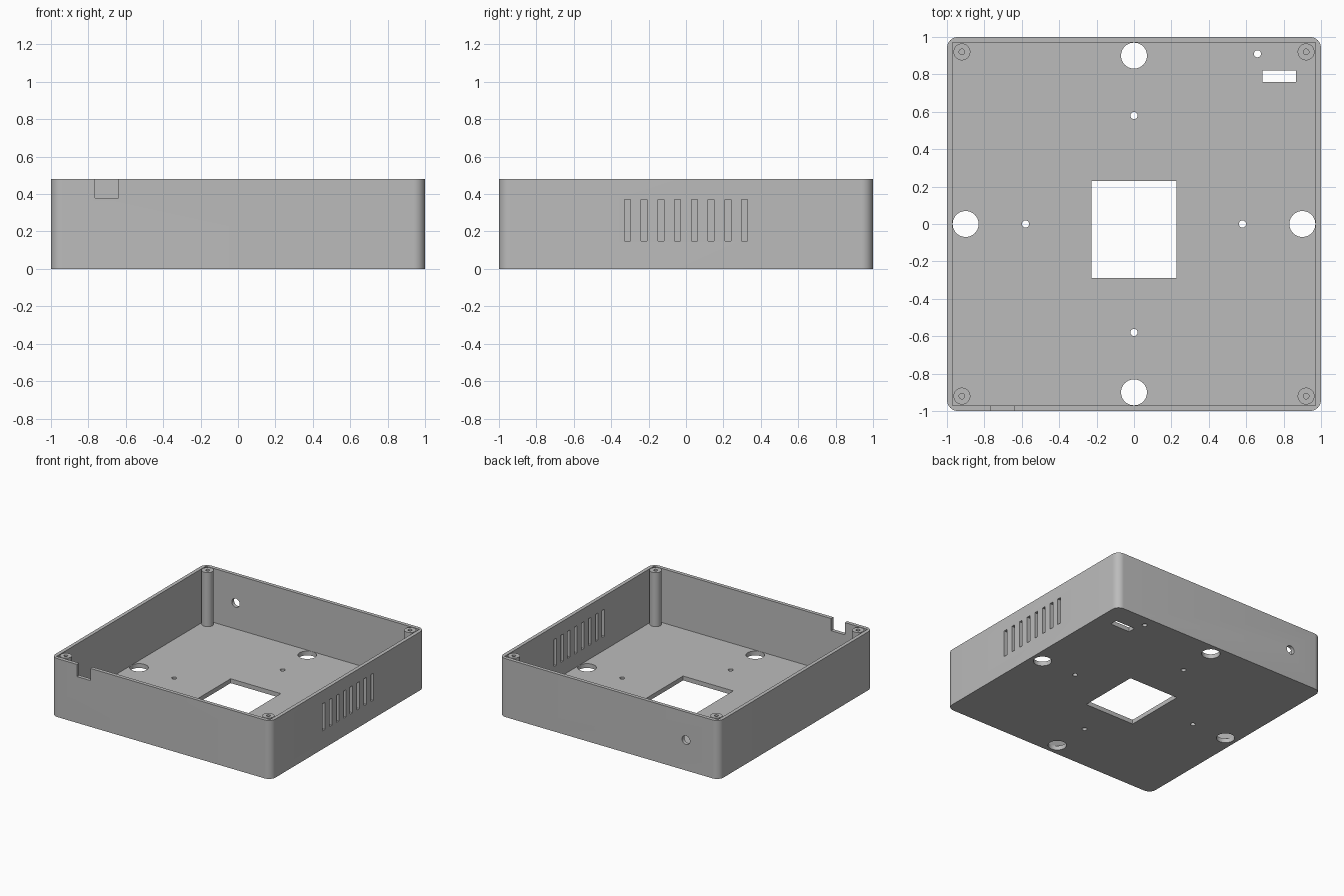
import bpy, bmesh, math
from mathutils import Matrix, Vector

if "Cube" in bpy.data.objects:
    bpy.data.objects.remove(bpy.data.objects["Cube"], do_unlink=True)

HEIGHT, WALL, FLOOR, RADIUS = 0.48, 0.03, 0.036, 0.06
POST = 0.92

grey = bpy.data.materials.new("plain grey")
grey.use_nodes = True
colour = (0.5, 0.5, 0.5, 1)
grey.diffuse_color = colour
grey.node_tree.nodes["Principled BSDF"].inputs["Base Color"].default_value = colour


def add_box(bm, lo, hi):
    lo, hi = Vector(lo), Vector(hi)
    m = Matrix.Translation((lo + hi) / 2) @ Matrix.Diagonal((*(hi - lo), 1))
    return bmesh.ops.create_cube(bm, size=1, matrix=m)["verts"]


def add_cylinder(bm, centre, radius, depth, rotation=Matrix()):
    bmesh.ops.create_cone(bm, cap_ends=True, segments=40, radius1=radius, radius2=radius,
                          depth=depth, matrix=Matrix.Translation(centre) @ rotation)


def make_object(bm, name):
    mesh = bpy.data.meshes.new(name)
    bm.to_mesh(mesh)
    bm.free()
    mesh.materials.append(grey)
    ob = bpy.data.objects.new(name, mesh)
    bpy.context.collection.objects.link(ob)
    return ob


def cut(target, bm):
    """Subtract the cutter mesh from the target, then discard it."""
    cutter = make_object(bm, "cutter")
    cutter.hide_render = True
    mod = target.modifiers.new("cut", "BOOLEAN")
    mod.operation, mod.solver, mod.object = "DIFFERENCE", "EXACT", cutter
    bpy.context.view_layer.objects.active = target
    bpy.ops.object.modifier_apply(modifier=mod.name)
    bpy.data.objects.remove(cutter, do_unlink=True)


def smooth(ob):
    bpy.ops.object.select_all(action="DESELECT")
    ob.select_set(True)
    bpy.context.view_layer.objects.active = ob
    bpy.ops.object.shade_smooth_by_angle(angle=math.radians(30))


# Case block with rounded upright edges
bm = bmesh.new()
add_box(bm, (-1, -1, 0), (1, 1, HEIGHT))
upright = [e for e in bm.edges if abs(e.verts[0].co.z - e.verts[1].co.z) > 0.1]
bmesh.ops.bevel(bm, geom=upright, offset=RADIUS, segments=10, profile=0.5, affect="EDGES")
case = make_object(bm, "case_tray")

# Square-cornered hollow
inner = 1 - WALL
bm = bmesh.new()
add_box(bm, (-inner, -inner, FLOOR), (inner, inner, 1))
cut(case, bm)

# Floor openings: window, slot, large and small round holes
bm = bmesh.new()
low, high = -0.1, FLOOR + 0.02
add_box(bm, (-0.228, -0.288, low), (0.228, 0.23, high))
add_box(bm, (0.686, 0.76, low), (0.866, 0.822, high))
add_cylinder(bm, (0.66, 0.91, 0), 0.019, 0.2)
for dx, dy in ((1, 0), (-1, 0), (0, 1), (0, -1)):
    add_cylinder(bm, (0.9 * dx, 0.9 * dy, 0), 0.0695, 0.2)
    add_cylinder(bm, (0.58 * dx, 0.58 * dy, 0), 0.019, 0.2)
cut(case, bm)

# Wall openings: side vents, front notch, rear cable hole
bm = bmesh.new()
for i in range(8):
    y = (i - 3.5) * 0.0895
    add_box(bm, (0.94, y - 0.016, 0.15), (1.1, y + 0.016, 0.372))
add_box(bm, (-0.764, -1.1, 0.38), (-0.64, -0.94, 0.6))
add_cylinder(bm, (-0.7, 1, 0.25), 0.036, 0.12, Matrix.Rotation(math.pi / 2, 4, "X"))
cut(case, bm)
smooth(case)

# Hollow screw posts in the corners
for side, sx in (("left", 1), ("right", -1)):
    for end, sy in (("front", -1), ("back", 1)):
        x, y = POST * sx, POST * sy
        bm = bmesh.new()
        bottom = FLOOR - 0.01
        add_cylinder(bm, (x, y, (HEIGHT + bottom) / 2), 0.045, HEIGHT - bottom)
        post = make_object(bm, f"screw_post_{end}_{side}")
        bm = bmesh.new()
        add_cylinder(bm, (x, y, HEIGHT), 0.015, 2 * (HEIGHT - FLOOR))
        cut(post, bm)
        smooth(post)
